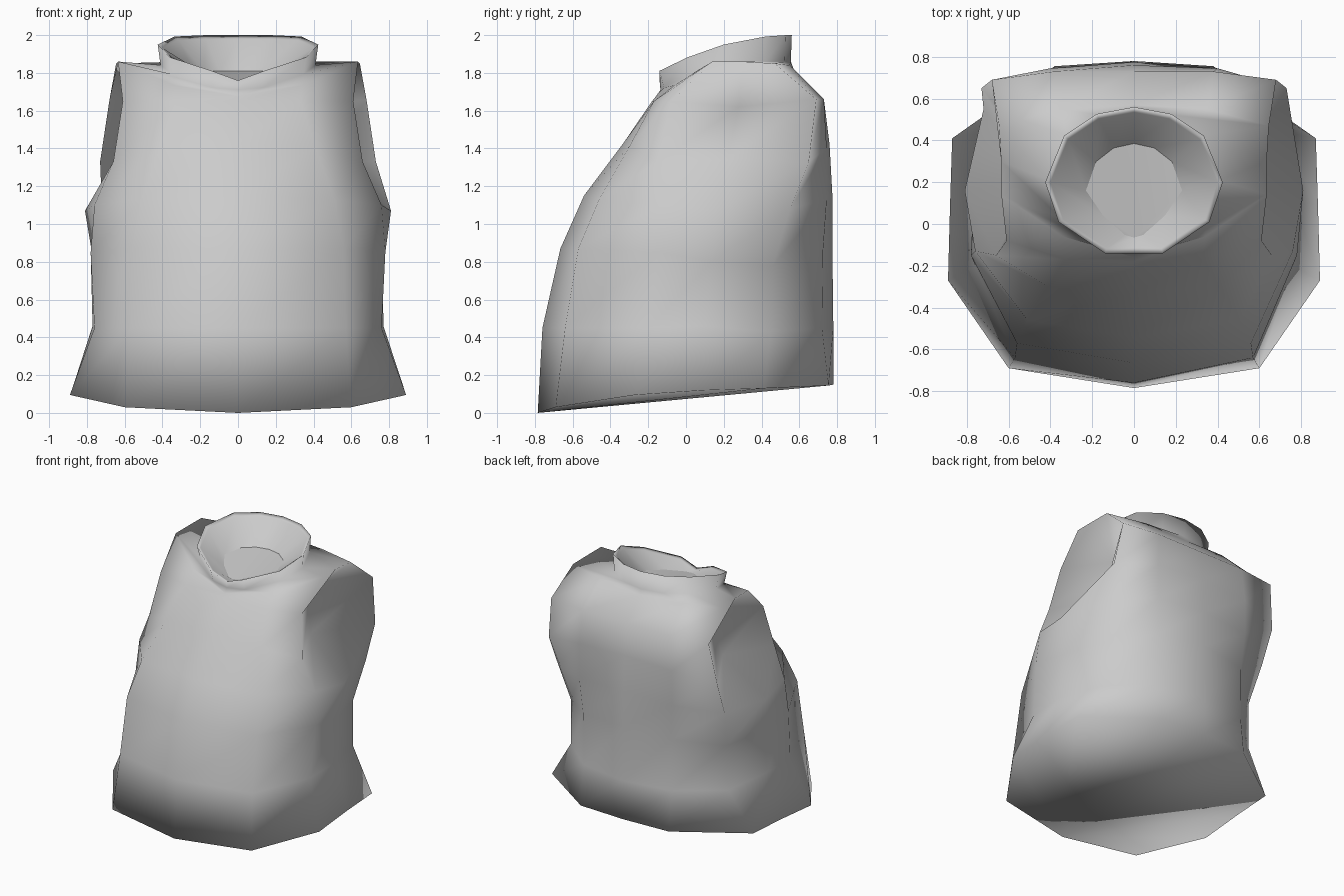
import bpy, bmesh, math

if "Cube" in bpy.data.objects:
    bpy.data.objects.remove(bpy.data.objects["Cube"])

cloth = bpy.data.materials.new("light_grey_cloth")
cloth.diffuse_color = (0.6, 0.6, 0.6, 1)
cloth.use_nodes = True
cloth.node_tree.nodes["Principled BSDF"].inputs["Base Color"].default_value = cloth.diffuse_color

# Half rings of the body from hem to chest: front centre, round the side, back centre
# (the fourth point of the upper rings is the sunken closed armhole)
BODY = [
    [(0, -.785, 0), (.6, -.69, .03), (.89, -.27, .095), (.88, .1, .12), (.87, .41, .13), (.38, .755, .145), (0, .78, .15)],
    [(0, -.76, .45), (.57, -.64, .45), (.76, -.2, .45), (.77, .1, .46), (.68, .45, .43), (.38, .72, .45), (0, .78, .45)],
    [(0, -.665, .87), (.56, -.57, .87), (.78, -.15, .85), (.765, .14, .8), (.67, .46, .78), (.38, .725, .85), (0, .775, .87)],
    [(0, -.54, 1.15), (.51, -.46, 1.13), (.76, -.13, 1.1), (.81, .16, 1.07), (.72, .55, 1.08), (.4, .745, 1.13), (0, .775, 1.15)],
    [(0, -.33, 1.43), (.41, -.3, 1.41), (.66, -.15, 1.33), (.47, .22, 1.34), (.73, .65, 1.33), (.4, .745, 1.4), (0, .76, 1.42)],
    [(0, -.18, 1.65), (.33, -.17, 1.65), (.61, -.08, 1.65), (.42, .28, 1.62), (.68, .69, 1.66), (.38, .73, 1.66), (0, .73, 1.66)],
]
SHOULDER = [(0, -.16, 1.675), (.34, -.06, 1.735), (.635, .14, 1.86), (.635, .3, 1.86),
            (.645, .47, 1.85), (.35, .55, 1.84), (0, .57, 1.82)]
ANGLES = [0, 19, 58, 90, 128, 155, 180]


def neck_ring(rx, cy, ry, z, drop, power, notch, pinch=0):
    """Half oval that dips towards the front, with a small V at the front centre."""
    pts = []
    for i, a in enumerate(ANGLES):
        a = math.radians(a)
        y = cy - ry * math.cos(a)
        low = drop * ((cy + ry - y) / (2 * ry)) ** power
        if i == 0:
            low += notch
            y += notch * .5
        x = rx * math.sin(a) * (1 - pinch * max(0, math.cos(a)))
        pts.append((x, y, z - low))
    return pts


rings = BODY + [
    SHOULDER,
    neck_ring(.41, .21, .345, 1.86, .15, 3, 0),        # collar base
    neck_ring(.425, .2, .36, 2.0, .20, 2, .04),        # collar rim
    neck_ring(.40, .2, .335, 1.98, .19, 2, .04),       # inner lip of the rim
    neck_ring(.23, .16, .225, 1.81, .06, 2, 0, .45),   # inside of the collar
]

bm = bmesh.new()
loops = []
for half in rings:
    right = [bm.verts.new(p) for p in half]
    left = [bm.verts.new((-x, y, z)) for x, y, z in half[-2:0:-1]]
    loops.append(right + left)

# Skin between neighbouring rings
n = len(loops[0])
for a, b in zip(loops, loops[1:]):
    for i in range(n):
        j = (i + 1) % n
        bm.faces.new((a[i], a[j], b[j], b[i]))

# Closed underside and neck floor, fanned from the front centre
for loop, flip in ((loops[0], True), (loops[-1], False)):
    for i in range(1, n - 1):
        tri = (loop[0], loop[i], loop[i + 1])
        bm.faces.new(tri[::-1] if flip else tri)

bmesh.ops.recalc_face_normals(bm, faces=bm.faces)
for f in bm.faces:
    f.smooth = True

# Crisp edge round the neck floor
for i in range(n):
    bm.edges.get((loops[-1][i], loops[-1][(i + 1) % n])).smooth = False

mesh = bpy.data.meshes.new("vest")
bm.to_mesh(mesh)
bm.free()
mesh.materials.append(cloth)
vest = bpy.data.objects.new("vest", mesh)
bpy.context.collection.objects.link(vest)
